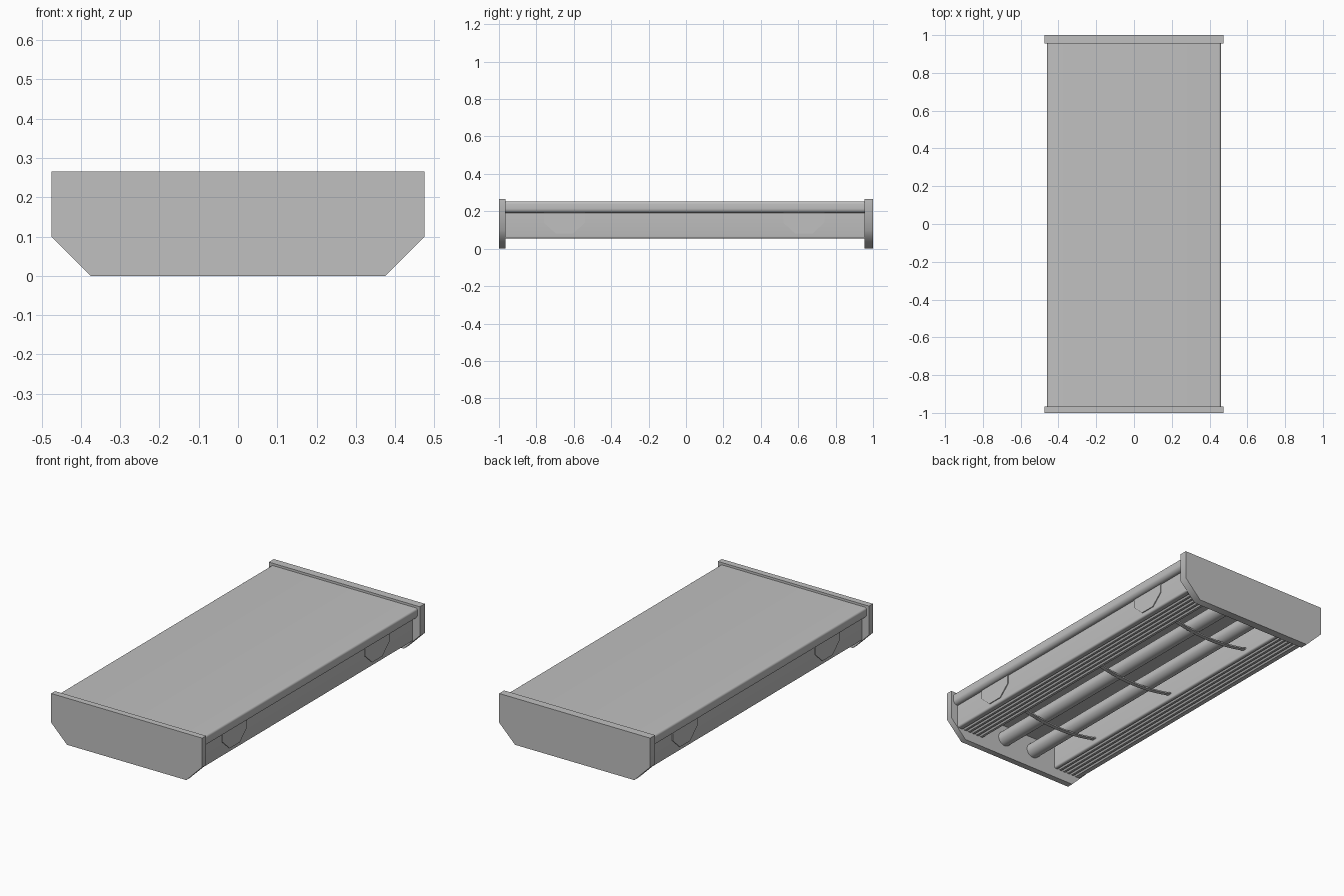
import bpy, bmesh, math
from mathutils import Vector

cube = bpy.data.objects.get("Cube")
if cube:
    bpy.data.objects.remove(cube)

grey = bpy.data.materials.new("light_grey")
grey.use_nodes = True
colour = (0.53, 0.53, 0.53, 1)
grey.diffuse_color = colour
grey.node_tree.nodes["Principled BSDF"].inputs["Base Color"].default_value = colour


def finish(name, bm, angle=35):
    bmesh.ops.recalc_face_normals(bm, faces=bm.faces)
    mesh = bpy.data.meshes.new(name)
    bm.to_mesh(mesh)
    bm.free()
    mesh.materials.append(grey)
    obj = bpy.data.objects.new(name, mesh)
    bpy.context.collection.objects.link(obj)
    bpy.ops.object.select_all(action='DESELECT')
    obj.select_set(True)
    bpy.context.view_layer.objects.active = obj
    bpy.ops.object.shade_smooth_by_angle(angle=math.radians(angle))
    return obj


def extrude(name, points, vector, angle=35):
    """Fill an outline of 3D points and push it along a vector."""
    bm = bmesh.new()
    face = bm.faces.new([bm.verts.new(p) for p in points])
    new = bmesh.ops.extrude_face_region(bm, geom=[face])
    verts = [g for g in new["geom"] if isinstance(g, bmesh.types.BMVert)]
    bmesh.ops.translate(bm, verts=verts, vec=Vector(vector))
    return finish(name, bm, angle)


def mirrored(half):
    """Complete a half outline in (x, z) with its mirror image."""
    return half + [(-x, z) for x, z in reversed(half)]


def along_y(name, outline, y0, y1, angle=35):
    return extrude(name, [(x, y0, z) for x, z in outline], (0, y1 - y0, 0), angle)


def arc(cx, cz, r, start, end, steps=6):
    angles = [math.radians(start + (end - start) * i / steps) for i in range(steps + 1)]
    return [(cx + r * math.cos(a), cz + r * math.sin(a)) for a in angles]


FRONT, BACK = -0.965, 0.955

# End caps with chamfered lower corners
cap = mirrored([(0.375, 0), (0.475, 0.1), (0.475, 0.265)])
along_y("front_end_cap", cap, -1, FRONT, 50)
along_y("back_end_cap", cap, BACK, 1, 50)

# Top cover with rolled side edges
cover = arc(0.435, 0.215, 0.025, -90, 0) + arc(0.448, 0.24, 0.012, 0, 90)
along_y("top_cover", mirrored(cover), FRONT, BACK)

# Open-bottomed housing with ribbed lower rims
BOTTOM, INNER, OUTER, RIBS = 0.055, 0.25, 0.43, 5
half = [(INNER, 0.19)] + arc(INNER + 0.01, BOTTOM + 0.01, 0.01, 180, 270, 4)
pitch = (OUTER - INNER - 0.04) / RIBS
for i in range(RIBS):
    x = INNER + 0.02 + i * pitch
    half += [(x, BOTTOM), (x + 0.008, BOTTOM + 0.01), (x + 0.016, BOTTOM)]
half += arc(OUTER - 0.01, BOTTOM + 0.01, 0.01, -90, 0, 4) + [(OUTER, 0.2)]
for side, label in ((1, "left"), (-1, "right")):
    along_y(label + "_housing_side", [(side * x, z) for x, z in half], FRONT, BACK)
along_y("reflector", [(-INNER, 0.185), (INNER, 0.185), (INNER, 0.2), (-INNER, 0.2)], FRONT, BACK)

# Thin latch plates on both side walls
latch = [(-0.11, 0.19), (-0.11, 0.14), (-0.045, 0.08),
         (0.045, 0.08), (0.11, 0.14), (0.11, 0.19)]
for side, label in ((1, "left"), (-1, "right")):
    for y, place in ((-0.65, "front"), (0.63, "back")):
        extrude(f"{label}_{place}_latch", [(side * OUTER, y + dy, z) for dy, z in latch],
                (side * 0.005, 0, 0))

# Two lamp tubes
for x, label in ((0.1, "left"), (-0.1, "right")):
    along_y(label + "_lamp_tube", arc(x, 0.105, 0.042, 0, 345, 23), FRONT, BACK)

# Sagging guard straps below the tubes
STEPS = 12
xs = [INNER * (2 * i / STEPS - 1) for i in range(STEPS + 1)]
lower = [(x, 0.054 + 0.03 * (x / INNER) ** 2) for x in xs]
strap = lower + [(x, z + 0.008) for x, z in reversed(lower)]
for y, label in ((-0.63, "front"), (0, "middle"), (0.63, "back")):
    along_y(label + "_guard_strap", strap, y - 0.012, y + 0.012)
